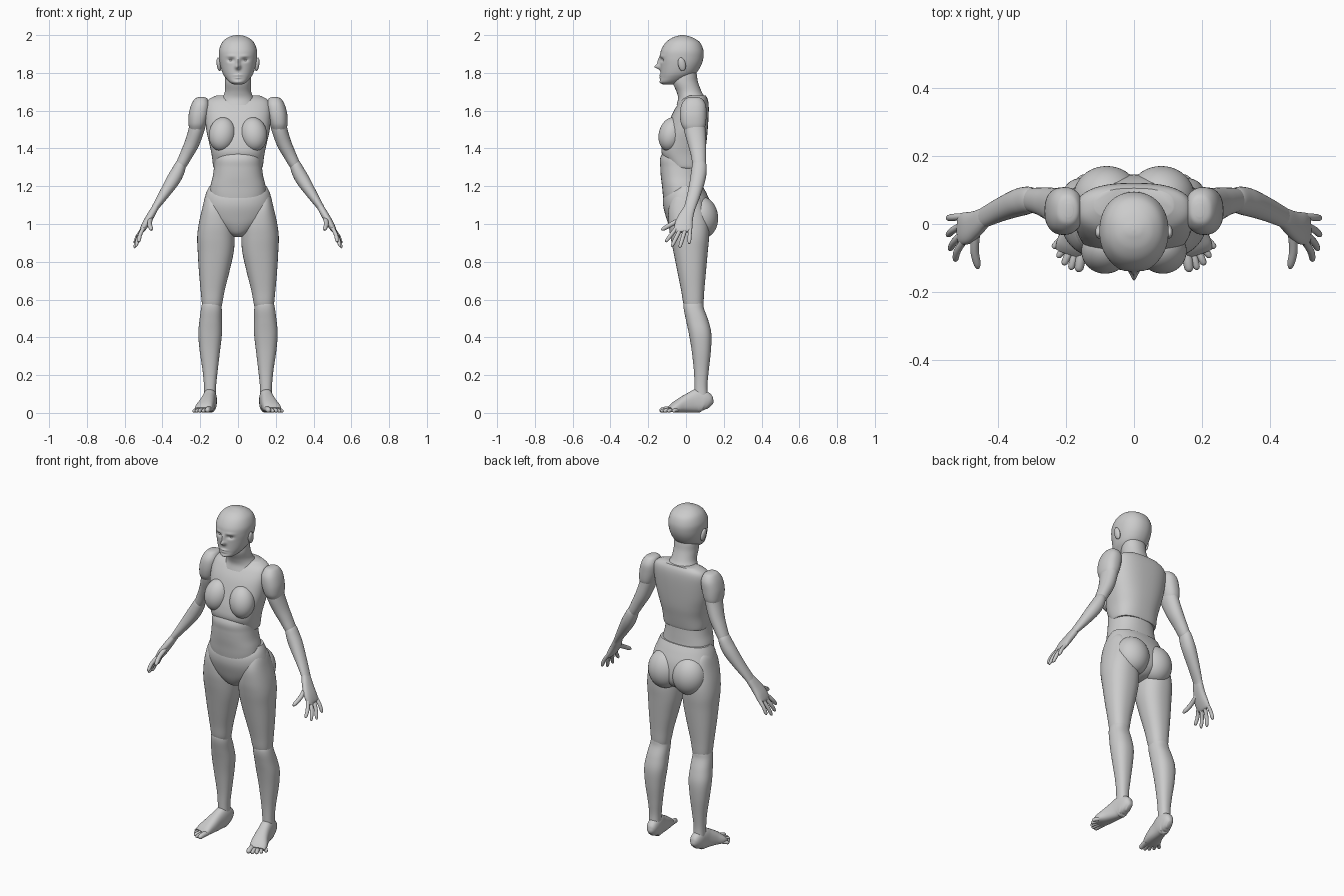
import bpy, bmesh, math
from mathutils import Vector, Matrix

X, Y, Z = Vector((1, 0, 0)), Vector((0, 1, 0)), Vector((0, 0, 1))


def finish(name, bm, mirror):
    bmesh.ops.recalc_face_normals(bm, faces=bm.faces)
    me = bpy.data.meshes.new(name)
    bm.to_mesh(me)
    bm.free()
    me.polygons.foreach_set("use_smooth", [True] * len(me.polygons))
    me.set_sharp_from_angle(angle=math.radians(50))
    ob = bpy.data.objects.new(name, me)
    bpy.context.collection.objects.link(ob)
    if mirror:
        ob.modifiers.new("mirror", 'MIRROR').use_mirror_merge = False
    return ob


def spline(rows, steps):
    """Catmull-Rom through rows of numbers."""
    out = []
    for i in range(len(rows) - 1):
        p0, p1, p2, p3 = (rows[max(i - 1, 0)], rows[i], rows[i + 1],
                          rows[min(i + 2, len(rows) - 1)])
        for s in range(steps):
            t = s / steps
            out.append([0.5 * (2 * b + (c - a) * t + (2 * a - 5 * b + 4 * c - d) * t * t
                               + (3 * b - a - 3 * c + d) * t ** 3)
                        for a, b, c, d in zip(p0, p1, p2, p3)])
    out.append(list(rows[-1]))
    return out


def skin(name, rings, seg, n, mirror, warp=None):
    """rings: (centre, half-axis A, half-axis B), superellipse sections."""
    bm = bmesh.new()
    loops = []
    for c, a, b in rings:
        loop = []
        for k in range(seg):
            t = 2 * math.pi * k / seg
            u, w = math.cos(t), math.sin(t)
            u = math.copysign(abs(u) ** (2 / n), u)
            w = math.copysign(abs(w) ** (2 / n), w)
            p = c + a * u + b * w
            loop.append(bm.verts.new(warp(p) if warp else p))
        loops.append(loop)
    for l0, l1 in zip(loops, loops[1:]):
        for k in range(seg):
            j = (k + 1) % seg
            bm.faces.new((l0[k], l0[j], l1[j], l1[k]))
    bm.faces.new(loops[0])
    bm.faces.new(loops[-1])
    return finish(name, bm, mirror)


def stack(name, rows, mirror=False, seg=48, n=2.3, steps=6, warp=None):
    """Horizontal sections. rows: z, x0, x1, y0 (front), y1 (back)."""
    rings = [(Vector(((x0 + x1) / 2, (y0 + y1) / 2, z)), X * (x1 - x0) / 2, Y * (y1 - y0) / 2)
             for z, x0, x1, y0, y1 in spline(rows, steps)]
    return skin(name, rings, seg, n, mirror, warp)


def limb(name, rows, ref, seg=32, n=2.1, steps=6):
    """Sections across a path. rows: x, y, z, half width, half size along ref."""
    pts = spline(rows, steps)
    cs = [Vector(p[:3]) for p in pts]
    rings = []
    for i, p in enumerate(pts):
        t = (cs[min(i + 1, len(cs) - 1)] - cs[max(i - 1, 0)]).normalized()
        b = (ref - t * ref.dot(t)).normalized()
        rings.append((cs[i], b.cross(t) * p[3], b * p[4]))
    return skin(name, rings, seg, n, True)


def digit(name, base, mid, tip, r, ref):
    near = Vector(mid).lerp(Vector(tip), 0.75)
    limb(name, [(*base, r, r), (*mid, r, r), (*near, r * .85, r * .85),
                (*tip, r * .35, r * .35)], ref, seg=14, n=2, steps=4)


def ball(name, c, r, tilt=(0, 0)):
    m = (Matrix.Translation(c) @ Matrix.Rotation(tilt[0], 4, 'X') @ Matrix.Rotation(tilt[1], 4, 'Y')
         @ Matrix.Diagonal((*r, 1)))
    bm = bmesh.new()
    bmesh.ops.create_uvsphere(bm, u_segments=40, v_segments=24, radius=1, matrix=m)
    finish(name, bm, True)


def sym(rows):
    """z, front, back, half width -> stack rows."""
    return [(z, -w, w, f, b) for z, f, b, w in rows]


# Head, with facial relief: x, z, spread x, spread z, push along y
FACE = [(0, 1.832, .013, .013, -.028), (0, 1.858, .010, .022, -.014),
        (.036, 1.868, .018, .010, .013), (.036, 1.889, .025, .007, -.004),
        (0, 1.787, .02, .006, -.007), (0, 1.774, .017, .005, -.006),
        (0, 1.750, .02, .01, -.004)]


def face(p):
    if p.y < -.03:
        p.y += sum(d * math.exp(-((abs(p.x) - x) / sx) ** 2 - ((p.z - z) / sz) ** 2)
                   for x, z, sx, sz, d in FACE)
    return p


stack("head", sym([(1.738, -.118, -.07, .02), (1.75, -.136, -.03, .044), (1.775, -.135, .02, .067),
                   (1.80, -.135, .055, .082), (1.84, -.136, .08, .094), (1.88, -.138, .092, .1),
                   (1.92, -.132, .092, .1), (1.96, -.108, .075, .085), (1.985, -.075, .04, .058),
                   (1.997, -.04, .005, .027), (2.0, -.022, -.014, .004)]),
      seg=120, n=2.15, steps=8, warp=face)
ball("eye", (.036, -.108, 1.867), (.017, .014, .012))
ball("ear", (.101, -.022, 1.845), (.012, .02, .037), (.2, .12))

# Neck and torso
stack("neck", sym([(1.83, -.04, .05, .06), (1.79, -.06, .057, .067), (1.75, -.07, .064, .068),
                   (1.70, -.05, .083, .07), (1.665, -.042, .103, .085), (1.63, -.05, .11, .102)]), n=2.1)
stack("chest", sym([(1.295, -.08, .08, .126), (1.31, -.095, .085, .132), (1.37, -.128, .097, .140),
                    (1.43, -.124, .108, .153), (1.50, -.103, .115, .168), (1.58, -.074, .12, .175),
                    (1.63, -.045, .12, .172), (1.66, -.02, .115, .155), (1.68, .01, .105, .115)]), n=2.5)
ball("breast", (.083, -.078, 1.475), (.071, .066, .092), (-.25, -.15))
stack("abdomen", sym([(1.08, -.112, .10, .14), (1.15, -.122, .09, .15), (1.20, -.127, .083, .146),
                      (1.25, -.133, .08, .134), (1.30, -.136, .078, .127), (1.35, -.136, .078, .123),
                      (1.41, -.105, .07, .11)]))

# Pelvis
stack("pelvis", sym([(1.20, -.075, .088, .152), (1.16, -.114, .11, .170), (1.10, -.121, .135, .182),
                     (1.03, -.104, .145, .168), (.98, -.085, .135, .112), (.945, -.06, .10, .055),
                     (.93, -.02, .05, .02)]), n=2.2)
ball("buttock", (.08, .08, 1.035), (.098, .09, .112), (.1, 0))

# Legs
stack("thigh", [(1.17, .12, .158, -.04, .05), (1.14, .09, .175, -.07, .075), (1.08, .055, .19, -.092, .10),
                (1.0, .026, .208, -.092, .12), (.93, .018, .216, -.082, .122), (.85, .023, .213, -.066, .115),
                (.75, .045, .207, -.046, .106), (.65, .07, .198, -.026, .097), (.58, .083, .191, -.014, .092),
                (.55, .09, .185, 0, .085)], True)
stack("shin", [(.61, .105, .175, .01, .075), (.585, .092, .188, -.01, .09), (.55, .086, .196, -.012, .096),
               (.49, .085, .204, 0, .118), (.42, .085, .21, .015, .134), (.33, .095, .203, .03, .132),
               (.22, .108, .187, .042, .12), (.14, .116, .18, .045, .113), (.07, .116, .18, .045, .118)], True)
limb("foot", [(.143, .128, .035, .012, .02), (.144, .118, .045, .026, .04), (.146, .098, .058, .034, .056),
              (.149, .065, .064, .036, .063), (.155, .03, .056, .037, .055), (.166, -.02, .042, .043, .041),
              (.180, -.06, .028, .048, .027), (.188, -.085, .017, .043, .014)], Z, n=2.5)
TOES = [((.152, -.07), (.163, -.14), .015), ((.170, -.075), (.186, -.134), .011),
        ((.185, -.073), (.207, -.12), .011), ((.200, -.065), (.224, -.098), .010),
        ((.213, -.045), (.238, -.07), .010)]
for i, (a, b, r) in enumerate(TOES):
    mid = ((a[0] + b[0]) / 2, (a[1] + b[1]) / 2, r + .004)
    digit(f"toe_{i + 1}", (*a, r + .006), mid, (*b, r * .8), r, Z)

# Arms
stack("shoulder", [(1.672, .18, .205, .02, .06), (1.663, .162, .228, -.002, .085),
                   (1.63, .150, .248, -.025, .105), (1.58, .153, .261, -.032, .108),
                   (1.53, .167, .262, -.026, .105), (1.50, .18, .256, -.01, .095)], True)
limb("upper_arm", [(.205, .042, 1.58, .045, .055), (.217, .045, 1.51, .042, .057),
                   (.243, .058, 1.43, .039, .049), (.272, .066, 1.37, .034, .041),
                   (.300, .070, 1.315, .029, .035), (.307, .070, 1.30, .022, .026)], Y)
limb("forearm", [(.292, .071, 1.34, .018, .025), (.303, .071, 1.315, .029, .037), (.32, .068, 1.275, .035, .041),
                 (.345, .061, 1.23, .036, .040), (.39, .043, 1.16, .028, .035),
                 (.43, .024, 1.10, .020, .031), (.442, .018, 1.08, .018, .03)], Y)

# Hands
limb("palm", [(.434, .022, 1.095, .016, .028), (.446, .014, 1.073, .019, .032), (.465, .0, 1.04, .020, .039),
              (.489, -.012, 1.0, .019, .047), (.507, -.014, .968, .014, .046),
              (.513, -.014, .957, .008, .040)], Y, n=2.4)
FINGERS = [(-.050, (.525, -.108, .905)), (-.026, (.541, -.076, .880)),
           (-.001, (.548, -.034, .873)), (.022, (.548, .017, .896))]
for i, (y, tip) in enumerate(FINGERS):
    base = Vector((.500, y, .98))
    mid = base.lerp(Vector(tip), .5) + Vector((.006, 0, 0))
    digit(f"finger_{i + 1}", base, mid, tip, .0105, Y)
digit("thumb", (.462, -.012, 1.035), (.468, -.075, 1.0), (.458, -.13, .968), .0125, Z)
